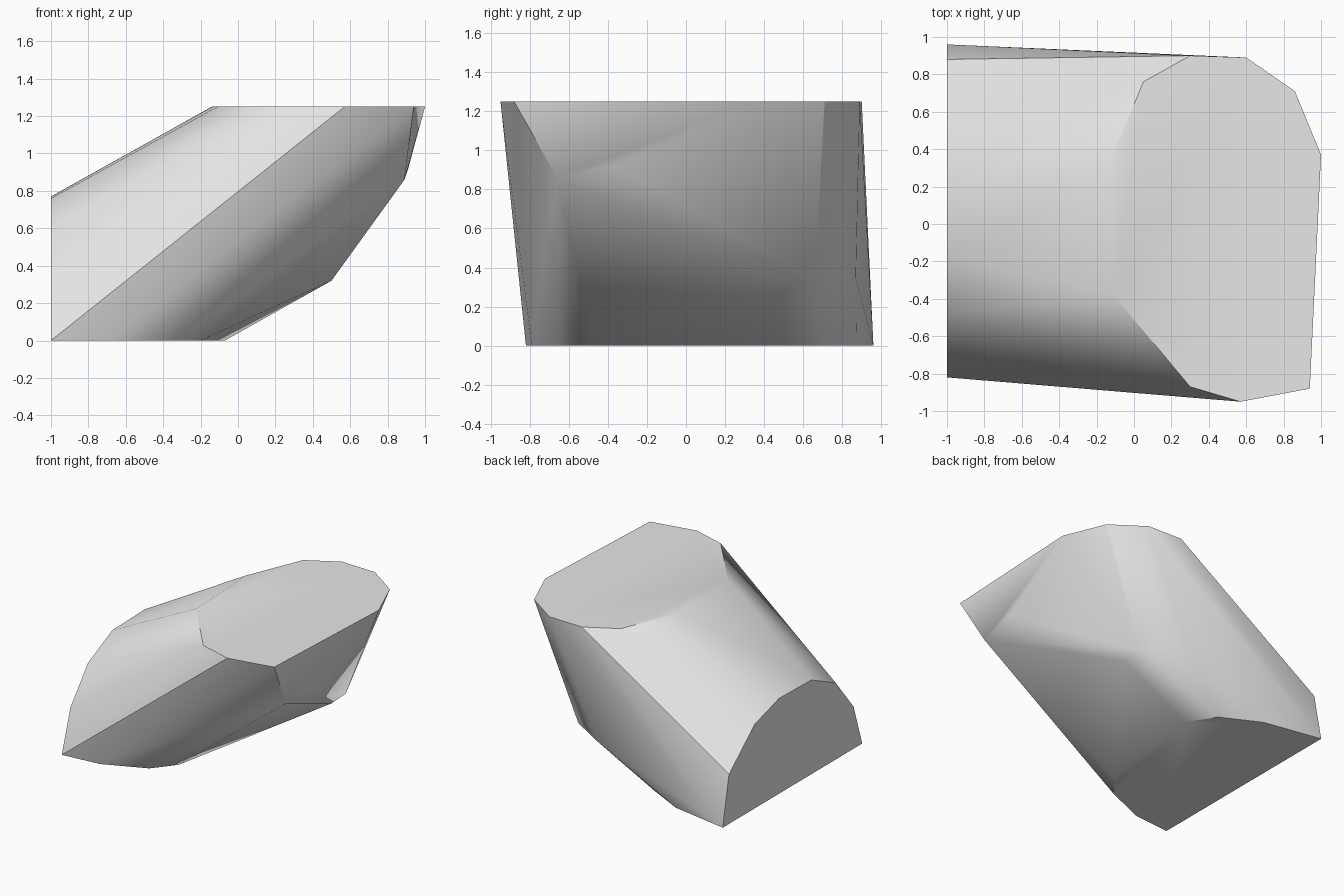
import bpy
import bmesh
import math
from mathutils import Vector

# Remove the default object
default_cube = bpy.data.objects.get("Cube")
if default_cube:
    bpy.data.objects.remove(default_cube, do_unlink=True)

HEIGHT = 1.25


def make_material(name, colour):
    material = bpy.data.materials.new(name)
    material.use_nodes = True
    material.diffuse_color = colour
    shader = next(n for n in material.node_tree.nodes if n.type == "BSDF_PRINCIPLED")
    shader.inputs["Base Color"].default_value = colour
    return material


def hull_object(name, points, material):
    """Wrap a faceted solid around the cut profiles and merge its flat caps."""
    bm = bmesh.new()
    for point in points:
        bm.verts.new(point)
    hull = bmesh.ops.convex_hull(bm, input=bm.verts[:])
    unused = {v for v in hull["geom_interior"] + hull["geom_unused"]
              if isinstance(v, bmesh.types.BMVert)}
    bmesh.ops.delete(bm, geom=list(unused), context="VERTS")
    bmesh.ops.dissolve_limit(bm, angle_limit=math.radians(0.5),
                             verts=bm.verts[:], edges=bm.edges[:])
    bmesh.ops.recalc_face_normals(bm, faces=bm.faces[:])
    mesh = bpy.data.meshes.new(name)
    bm.to_mesh(mesh)
    bm.free()
    mesh.materials.append(material)
    obj = bpy.data.objects.new(name, mesh)
    bpy.context.collection.objects.link(obj)
    return obj


# Upright flat cut on the right end: y, z
end_profile = [(-.82, 0), (-.71, .34), (-.485, .615), (-.175, .76),
               (.24, .77), (.55, .68), (.88, .4), (.96, 0)]

# Flat top cut: x, y
top_profile = [(.6, .89), (.86, .71), (1, .37), (.94, -.88), (.57, -.95),
               (.3, -.87), (-.11, -.38), (-.14, .3), (.05, .76), (.3, .9)]

# Flat base: x, y
base_profile = [(-.68, -.79), (-.34, -.645), (-.2, -.47),
                (-.07, .5), (-.21, .715), (-.52, .873)]

# Corners along the slanted underside
underside = [(.5, .48, .32), (.5, .66, .33), (.19, .87, .35),
             (.91, -.36, .92), (.89, -.66, .86)]

points = [Vector((-1, y, z)) for y, z in end_profile]
points += [Vector((x, y, HEIGHT)) for x, y in top_profile]
points += [Vector((x, y, 0)) for x, y in base_profile]
points += [Vector(corner) for corner in underside]

grey = make_material("plain grey", (.8, .8, .8, 1))
block = hull_object("slanted_block", points, grey)

# Soft facets with crisp cut edges
bpy.ops.object.select_all(action="DESELECT")
block.select_set(True)
bpy.context.view_layer.objects.active = block
bpy.ops.object.shade_smooth_by_angle(angle=math.radians(30))
